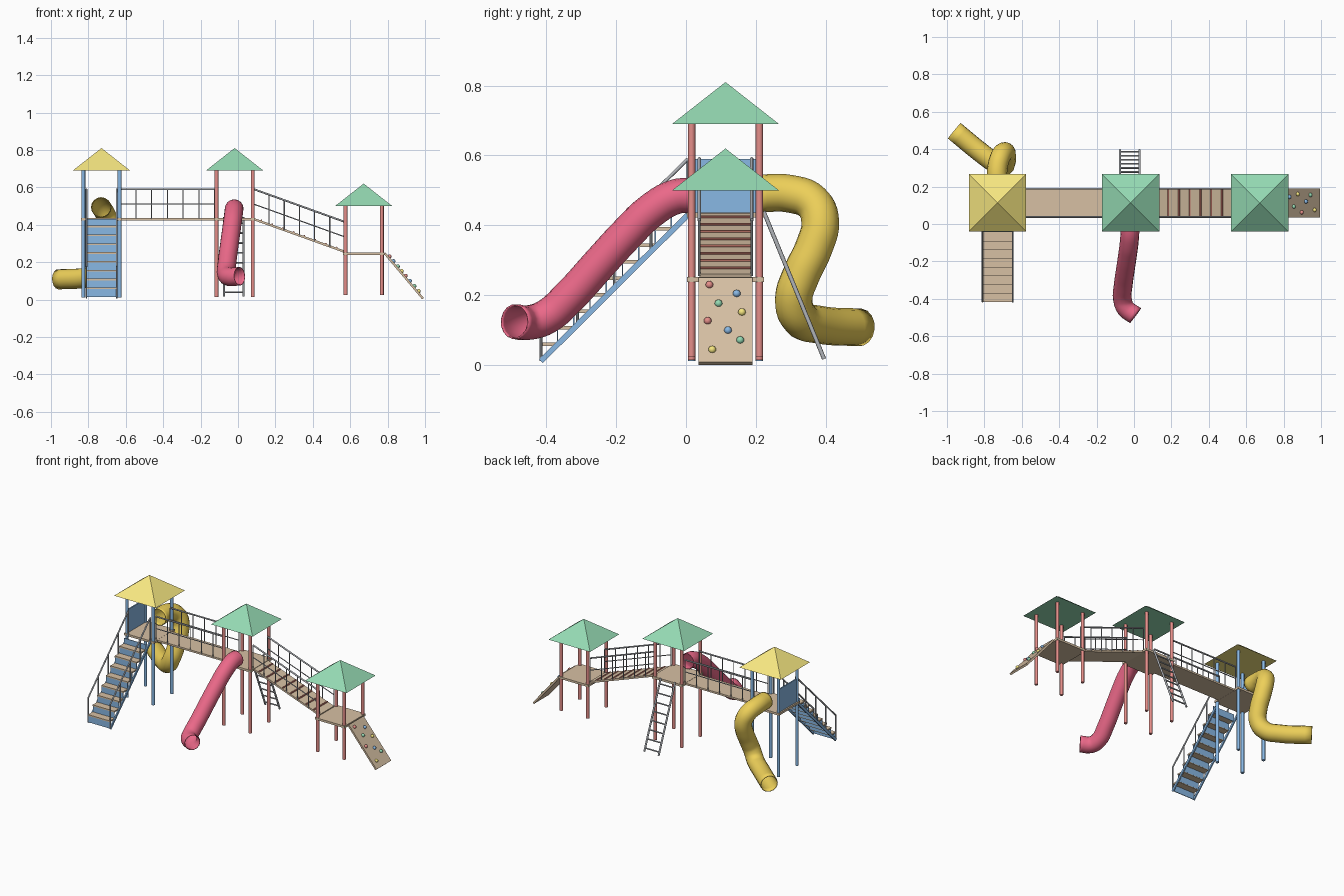
import bpy, bmesh, math
from mathutils import Vector, Matrix

if "Cube" in bpy.data.objects:
    bpy.data.objects.remove(bpy.data.objects["Cube"])

COLORS = {"red": (0.78, 0.27, 0.25), "blue": (0.25, 0.48, 0.78), "wood": (0.68, 0.53, 0.37),
          "yellow": (0.93, 0.8, 0.22), "amber": (0.85, 0.63, 0.1), "green": (0.3, 0.7, 0.45),
          "crimson": (0.83, 0.14, 0.25), "rung_red": (0.6, 0.2, 0.16), "steel": (0.45, 0.47, 0.5)}
MATS = {}
for key, c in COLORS.items():
    MATS[key] = bpy.data.materials.new(key)
    MATS[key].diffuse_color = (*c, 1)


def finish(name, bm, color, smooth=False):
    me = bpy.data.meshes.new(name)
    bm.to_mesh(me)
    bm.free()
    ob = bpy.data.objects.new(name, me)
    bpy.context.collection.objects.link(ob)
    me.materials.append(MATS[color])
    if smooth:
        bpy.ops.object.select_all(action='DESELECT')
        ob.select_set(True)
        bpy.context.view_layer.objects.active = ob
        bpy.ops.object.shade_smooth_by_angle(angle=math.radians(40))
    return ob


def rods(name, pairs, r, color, sides=12):
    """Round bars between pairs of points."""
    bm = bmesh.new()
    for a, b in pairs:
        a, b = Vector(a), Vector(b)
        m = Matrix.Translation((a + b) / 2) @ (b - a).to_track_quat('Z', 'Y').to_matrix().to_4x4()
        bmesh.ops.create_cone(bm, cap_ends=True, segments=sides, radius1=r, radius2=r,
                              depth=(b - a).length, matrix=m)
    return finish(name, bm, color, True)


def beams(name, pairs, width, thick, across, color):
    """Flat boards between pairs of points, width measured along 'across'."""
    bm = bmesh.new()
    w = Vector(across)
    for a, b in pairs:
        a, b = Vector(a), Vector(b)
        d = (b - a).normalized()
        n = d.cross(w)
        rot = Matrix((w, n, d)).transposed().to_4x4()
        # keep the basis right handed
        if rot.determinant() < 0:
            rot = Matrix((w, -n, d)).transposed().to_4x4()
        m = Matrix.Translation((a + b) / 2) @ rot @ Matrix.Diagonal((width, thick, (b - a).length, 1))
        bmesh.ops.create_cube(bm, size=1, matrix=m)
    return finish(name, bm, color)


def tube(name, pts, r, color):
    """Hollow open-ended slide swept along a smooth path."""
    cu = bpy.data.curves.new(name, 'CURVE')
    cu.dimensions = '3D'
    cu.bevel_depth, cu.bevel_resolution, cu.resolution_u = r, 6, 5
    sp = cu.splines.new('BEZIER')
    sp.bezier_points.add(len(pts) - 1)
    for p, co in zip(sp.bezier_points, pts):
        p.co = co
        p.handle_left_type = p.handle_right_type = 'AUTO'
    ob = bpy.data.objects.new(name, cu)
    bpy.context.collection.objects.link(ob)
    bpy.ops.object.select_all(action='DESELECT')
    ob.select_set(True)
    bpy.context.view_layer.objects.active = ob
    bpy.ops.object.convert(target='MESH')
    ob = bpy.context.view_layer.objects.active
    ob.data.materials.clear()
    ob.data.materials.append(MATS[color])
    bpy.ops.object.shade_smooth_by_angle(angle=math.radians(40))
    s = ob.modifiers.new("wall", 'SOLIDIFY')
    s.thickness, s.offset = 0.004, -1


X, Y = (1, 0, 0), (0, 1, 0)
YC = 0.113

# Towers: four posts, square deck, pyramid roof
for label, x, z0, deck, eave, post_col, roof_col in (
        ("stairs_tower", -0.73, 0.012, 0.43, 0.69, "blue", "yellow"),
        ("middle_tower", -0.018, 0.015, 0.43, 0.69, "red", "green"),
        ("low_tower", 0.672, 0.025, 0.245, 0.5, "red", "green")):
    rods(label + "_posts", [((x + i * 0.097, YC + j * 0.097, z0), (x + i * 0.097, YC + j * 0.097, eave + 0.01))
                            for i in (-1, 1) for j in (-1, 1)], 0.0105, post_col, 16)
    beams(label + "_deck", [((x - 0.11, YC, deck), (x + 0.11, YC, deck))], 0.22, 0.014, Y, "wood")
    bm = bmesh.new()
    bmesh.ops.create_cone(bm, cap_ends=True, segments=4, radius1=0.153 * math.sqrt(2), radius2=0, depth=0.12,
                          matrix=Matrix.Translation((x, YC, eave + 0.06)) @ Matrix.Rotation(math.pi / 4, 4, 'Z'))
    finish(label + "_roof", bm, roof_col)

# Side panel of the stairs tower
beams("side_panel", [((-0.827, YC, 0.437), (-0.827, YC, 0.59))], 0.175, 0.008, Y, "blue")


# Walkways with railings on both sides
def walkway(name, a, b):
    (xa, za), (xb, zb) = a, b
    beams(name + "_floor", [((xa, YC, za), (xb, YC, zb))], 0.15, 0.012, Y, "wood")
    top, thin = [], []
    for y in (YC - 0.075, YC + 0.075):
        top.append(((xa, y, za + 0.16), (xb, y, zb + 0.16)))
        thin.append(((xa, y, za + 0.08), (xb, y, zb + 0.08)))
        for i in range(7):
            t = i / 6
            x, z = xa + (xb - xa) * t, za + (zb - za) * t
            thin.append(((x, y, z), (x, y, z + 0.16)))
    rods(name + "_handrails", top, 0.005, "steel", 10)
    rods(name + "_balusters", thin, 0.003, "steel", 8)


walkway("bridge", (-0.63, 0.43), (-0.125, 0.43))
walkway("ramp", (0.085, 0.43), (0.572, 0.255))

# Grip bars across the ramp
rungs = []
for i in range(8):
    x = 0.125 + i * 0.0575
    z = 0.43 - (x - 0.085) * 0.175 / 0.487 + 0.007
    rungs.append(((x, YC - 0.072, z), (x, YC + 0.072, z)))
rods("ramp_grip_bars", rungs, 0.005, "rung_red", 8)

# Stairs: stringers, treads, risers, handrails
sx = (-0.81, -0.648)
mid = sum(sx) / 2
beams("stair_stringers", [((x, -0.415, 0.012), (x, 0.005, 0.43)) for x in sx], 0.008, 0.016, X, "blue")
steps = [(-0.418 + i * 0.0465, 0.06 + i * 0.0472) for i in range(8)]
beams("stair_treads", [((mid, y, z), (mid, y + 0.052, z)) for y, z in steps], 0.16, 0.009, X, "wood")
beams("stair_risers", [((mid, y + 0.004, z - 0.047), (mid, y + 0.004, z))
                       for y, z in steps + [(-0.046, 0.43)]], 0.158, 0.004, X, "blue")
rods("stair_handrails", [((x, -0.415, 0.175), (x, 0.005, 0.59)) for x in sx], 0.005, "steel", 10)
rods("stair_rail_posts", [((x, -0.415 + 0.105 * i, 0.012 + 0.104 * i), (x, -0.415 + 0.105 * i, 0.175 + 0.104 * i))
                          for x in sx for i in range(5)], 0.004, "steel", 8)

# Ladder behind the middle tower
top, foot = Vector((0, 0.222, 0.44)), Vector((0, 0.395, 0.018))
lx = (-0.075, 0.03)
rods("ladder_rails", [((x, *top.yz), (x, *foot.yz)) for x in lx], 0.006, "steel", 10)
rods("ladder_rungs", [((lx[0], *top.lerp(foot, t).yz), (lx[1], *top.lerp(foot, t).yz))
                      for t in ((i + 0.6) / 8 for i in range(8))], 0.0045, "steel", 8)

# Climbing wall with coloured holds
beams("climbing_wall", [((0.785, YC, 0.247), (0.989, YC, 0.005))], 0.155, 0.012, Y, "wood")
holds = {"red": [(0.067, 0.225), (0.062, 0.122)], "blue": [(0.145, 0.2), (0.12, 0.095)],
         "green": [(0.093, 0.172), (0.155, 0.067)], "yellow": [(0.16, 0.147), (0.075, 0.04)]}
for col, spots in holds.items():
    bm = bmesh.new()
    for y, z in spots:
        x = 0.785 + (0.247 - z) * 0.204 / 0.242
        bmesh.ops.create_uvsphere(bm, u_segments=12, v_segments=8, radius=0.011,
                                  matrix=Matrix.Translation((x + 0.006, y, z + 0.005)))
    finish(col + "_climbing_holds", bm, col, True)

# Tube slides
tube("red_tube_slide", [(-0.02, 0.015, 0.486), (-0.021, -0.03, 0.482), (-0.026, -0.1, 0.442), (-0.035, -0.17, 0.375),
                        (-0.047, -0.25, 0.288), (-0.058, -0.33, 0.2), (-0.062, -0.4, 0.138),
                        (-0.045, -0.45, 0.122), (0.008, -0.49, 0.125)], 0.05, "crimson")
tube("yellow_tube_slide", [(-0.73, 0.21, 0.492), (-0.73, 0.3, 0.49), (-0.713, 0.362, 0.465), (-0.692, 0.384, 0.41),
                           (-0.685, 0.367, 0.34), (-0.687, 0.33, 0.26), (-0.702, 0.308, 0.19),
                           (-0.74, 0.325, 0.135), (-0.81, 0.375, 0.117), (-0.96, 0.498, 0.108)], 0.054, "amber")

for m in bpy.data.materials:
    if m.users and not m.is_grease_pencil:
        m.use_nodes = True
        m.node_tree.nodes["Principled BSDF"].inputs["Base Color"].default_value = m.diffuse_color
